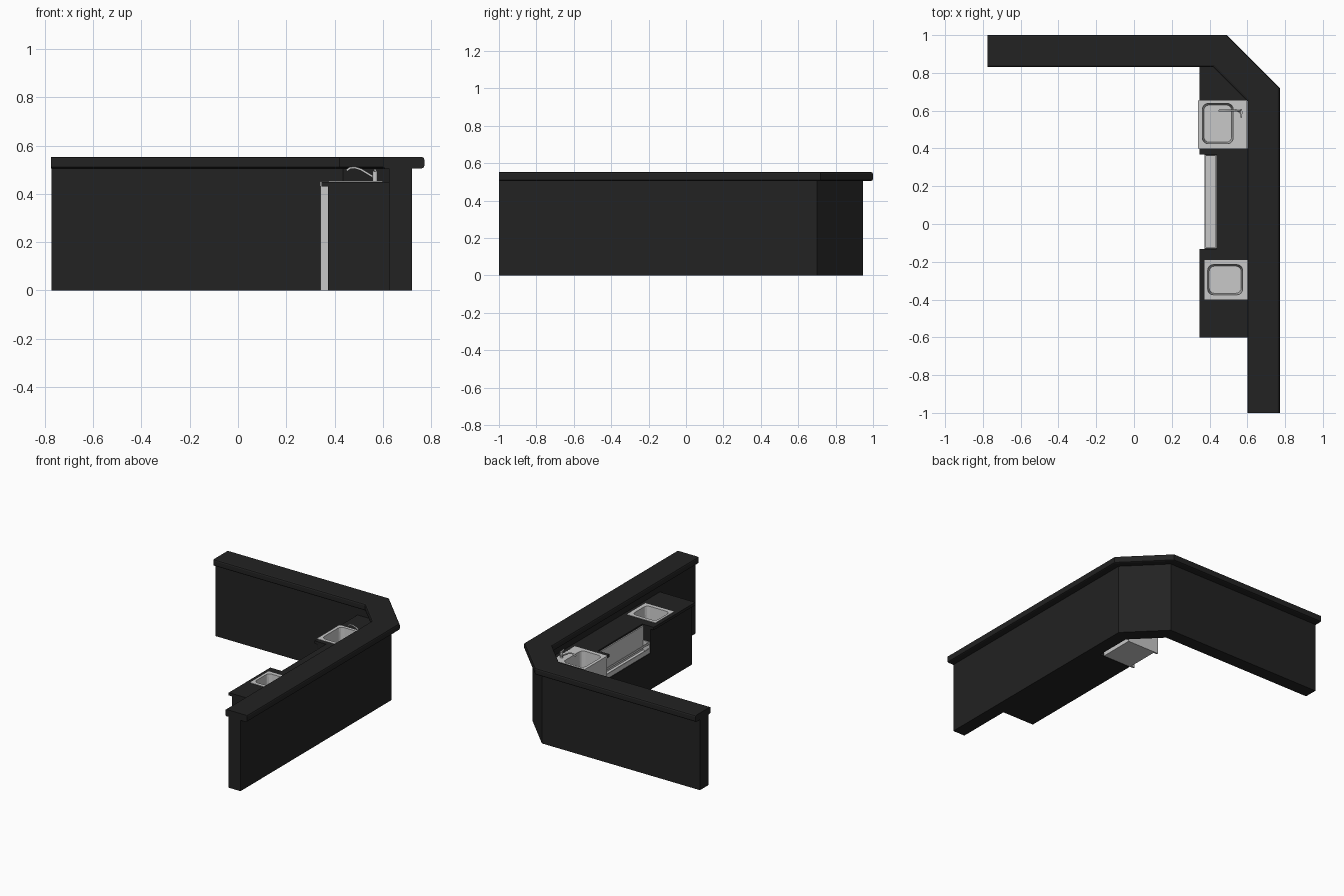
import bpy, bmesh, math

if "Cube" in bpy.data.objects:
    bpy.data.objects.remove(bpy.data.objects["Cube"])


def material(name, v):
    m = bpy.data.materials.new(name)
    m.diffuse_color = (v, v, v, 1)
    m.use_nodes = True
    m.node_tree.nodes["Principled BSDF"].inputs["Base Color"].default_value = m.diffuse_color
    return m


DARK = material("black_laminate", 0.016)
STEEL = material("brushed_steel", 0.58)


def finish(name, bm, mat):
    bmesh.ops.recalc_face_normals(bm, faces=bm.faces)
    me = bpy.data.meshes.new(name)
    bm.to_mesh(me)
    bm.free()
    me.materials.append(mat)
    ob = bpy.data.objects.new(name, me)
    bpy.context.collection.objects.link(ob)
    return ob


def prism(name, pts, z0, z1, mat, bevel=0):
    bm = bmesh.new()
    f = bm.faces.new([bm.verts.new((x, y, z0)) for x, y in pts])
    top = bmesh.ops.extrude_face_region(bm, geom=[f])["geom"]
    for v in top:
        if isinstance(v, bmesh.types.BMVert):
            v.co.z = z1
    if bevel:
        # round the long edges, leave the cut ends square
        def long_edge(e):
            a, b = e.verts
            end = all(v.co.x < -0.76 for v in e.verts) or all(v.co.y < -0.99 for v in e.verts)
            return abs(a.co.z - b.co.z) < 1e-5 and not end
        bmesh.ops.bevel(bm, geom=[e for e in bm.edges if long_edge(e)],
                        offset=bevel, segments=2, profile=0.5, affect='EDGES')
    return finish(name, bm, mat)


def box(name, x0, x1, y0, y1, z0, z1, mat):
    return prism(name, [(x0, y0), (x1, y0), (x1, y1), (x0, y1)], z0, z1, mat)


def cut(ob, *bounds):
    c = box("cutter", *bounds, DARK)
    c.hide_render = True
    m = ob.modifiers.new("cut", 'BOOLEAN')
    m.operation, m.object, m.solver = 'DIFFERENCE', c, 'EXACT'
    bpy.context.view_layer.objects.active = ob
    bpy.ops.object.modifier_apply(modifier=m.name)
    bpy.data.objects.remove(c, do_unlink=True)


def ring(bm, x0, x1, y0, y1, r, z, n=5):
    out = []
    for k, (cx, cy) in enumerate([(x1 - r, y1 - r), (x0 + r, y1 - r), (x0 + r, y0 + r), (x1 - r, y0 + r)]):
        for i in range(n):
            a = math.pi / 2 * (k + i / (n - 1))
            out.append(bm.verts.new((cx + r * math.cos(a), cy + r * math.sin(a), z)))
    return out


def sink(name, outer, inner, top, skirt, depth):
    """Steel deck with a turned-down edge and a rounded basin."""
    bm = bmesh.new()
    x0, x1, y0, y1 = inner
    s = 0.008
    rings = [ring(bm, *outer, 0.001, top - skirt),
             ring(bm, *outer, 0.001, top),
             ring(bm, *inner, 0.03, top),
             ring(bm, x0 + s, x1 - s, y0 + s, y1 - s, 0.028, top - depth)]
    for a, b in zip(rings, rings[1:]):
        for i in range(len(a)):
            j = (i + 1) % len(a)
            bm.faces.new((a[i], a[j], b[j], b[i]))
    bm.faces.new(rings[-1])
    return finish(name, bm, STEEL)


def tube(name, pts, r):
    cu = bpy.data.curves.new(name, 'CURVE')
    cu.dimensions, cu.bevel_depth, cu.bevel_resolution, cu.use_fill_caps = '3D', r, 2, True
    sp = cu.splines.new('POLY')
    sp.points.add(len(pts) - 1)
    for p, co in zip(sp.points, pts):
        p.co = (*co, 1)
    cu.materials.append(STEEL)
    ob = bpy.data.objects.new(name, cu)
    bpy.context.collection.objects.link(ob)
    return ob


# Bar wall and overhanging bar top, both L-shaped with a chamfered corner
prism("bar_wall", [(-0.772, 0.945), (0.475, 0.945), (0.72, 0.70), (0.72, -1), (0.625, -1),
                   (0.625, 0.66), (0.435, 0.85), (-0.772, 0.85)], 0, 0.512, DARK)
prism("bar_top", [(-0.775, 1), (0.492, 1), (0.772, 0.72), (0.772, -1), (0.60, -1),
                  (0.60, 0.65), (0.42, 0.83), (-0.775, 0.83)], 0.505, 0.553, DARK, 0.011)

# Work counter behind the bar
cabinet = box("back_cabinet", 0.372, 0.625, -0.598, 0.398, 0, 0.43, DARK)
counter = prism("work_counter", [(0.347, -0.6), (0.625, -0.6), (0.625, 0.66), (0.435, 0.85), (0.347, 0.85)],
                0.43, 0.45, DARK)
for ob in (cabinet, counter):
    cut(ob, 0.3, 0.437, -0.132, 0.367, 0.26, 0.5)      # bottle rail recess
    cut(ob, 0.385, 0.59, -0.385, -0.205, 0.30, 0.5)    # small sink opening
cut(counter, 0.3, 0.60, 0.40, 0.655, 0.4, 0.5)         # large sink gap

# Small drop-in sink
sink("small_sink", (0.374, 0.60, -0.40, -0.19), (0.39, 0.575, -0.375, -0.215), 0.453, 0.003, 0.11)

# Large free-standing sink with its steel cabinet
sink("large_sink", (0.34, 0.597, 0.40, 0.655), (0.362, 0.525, 0.425, 0.638), 0.452, 0.02, 0.15)
for side, y in (("near", 0.401), ("far", 0.642)):
    box("sink_cabinet_side_" + side, 0.341, 0.596, y, y + 0.012, 0, 0.445, STEEL)
box("sink_cabinet_front", 0.343, 0.352, 0.413, 0.642, 0.06, 0.44, STEEL)
box("sink_cabinet_back", 0.586, 0.595, 0.413, 0.642, 0.0, 0.44, STEEL)
box("sink_cabinet_base", 0.37, 0.586, 0.413, 0.642, 0.0, 0.06, STEEL)

# Faucet
tube("faucet_base", [(0.568, 0.59, 0.45), (0.568, 0.59, 0.495)], 0.010)
tube("faucet_spout", [(0.568, 0.598, 0.465), (0.54, 0.60, 0.482), (0.51, 0.60, 0.500), (0.485, 0.60, 0.508),
                      (0.465, 0.60, 0.507), (0.45, 0.60, 0.496)], 0.005)
tube("faucet_lever", [(0.568, 0.608, 0.494), (0.568, 0.565, 0.498)], 0.005)

# Bottle rail: back panel, tray, front lip, end plates and a guard bar
Y0, Y1 = -0.13, 0.365
box("rail_back", 0.428, 0.436, Y0, Y1, 0.262, 0.44, STEEL)
box("rail_tray", 0.376, 0.428, Y0, Y1, 0.262, 0.27, STEEL)
box("rail_lip", 0.374, 0.380, Y0, Y1, 0.262, 0.295, STEEL)
box("rail_bar", 0.374, 0.380, Y0, Y1, 0.325, 0.34, STEEL)
for side, y in (("left", Y0), ("right", Y1 - 0.005)):
    box("rail_end_" + side, 0.376, 0.43, y, y + 0.005, 0.262, 0.34, STEEL)
